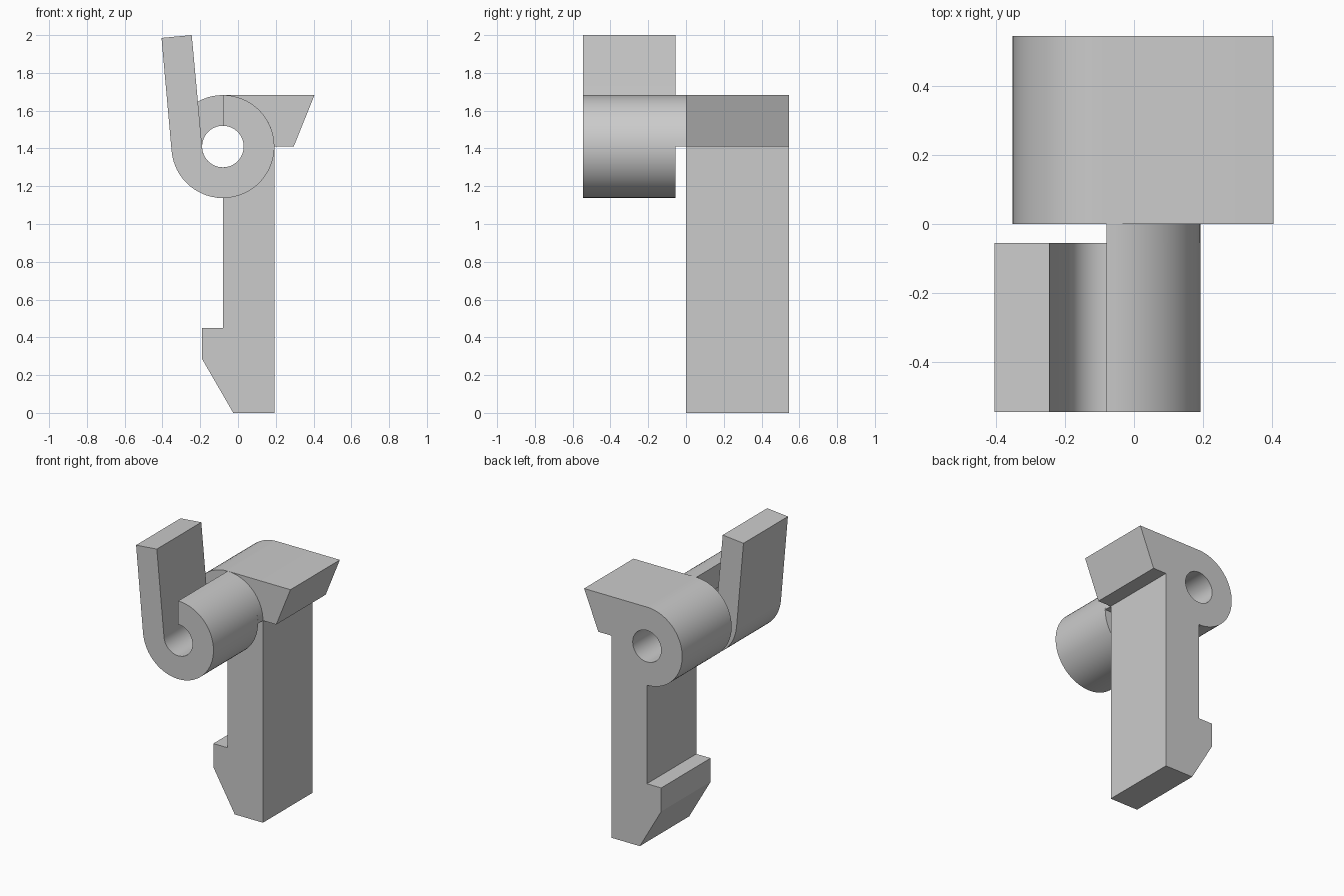
import bpy
import bmesh
from math import cos, sin, radians, tau

cube = bpy.data.objects.get("Cube")
if cube:
    bpy.data.objects.remove(cube)

grey = bpy.data.materials.new("plain grey")
grey.use_nodes = True
colour = (0.6, 0.6, 0.6, 1)
grey.diffuse_color = colour
grey.node_tree.nodes["Principled BSDF"].inputs["Base Color"].default_value = colour

# Shared hinge axis and sizes
CX, CZ = -0.08, 1.41
OUTER, BORE = 0.2725, 0.11
DEPTH, GAP = 0.545, 0.055
LEAN = 5.2


def arc(radius, start, end, steps=32):
    angles = [radians(start + (end - start) * i / steps) for i in range(steps + 1)]
    return [(CX + radius * cos(a), CZ + radius * sin(a)) for a in angles]


def extrude_profile(name, loops, y0, y1):
    """Fill an outer loop (and holes) in the xz plane, then extrude along y."""
    bm = bmesh.new()
    edges = []
    for loop in loops:
        verts = [bm.verts.new((x, y0, z)) for x, z in loop]
        edges += [bm.edges.new((a, b)) for a, b in zip(verts, verts[1:] + verts[:1])]
    bmesh.ops.triangle_fill(bm, edges=edges, use_beauty=True)
    result = bmesh.ops.extrude_face_region(bm, geom=bm.faces[:], use_keep_orig=True)
    moved = [v for v in result["geom"] if isinstance(v, bmesh.types.BMVert)]
    bmesh.ops.translate(bm, verts=moved, vec=(0, y1 - y0, 0))
    bmesh.ops.recalc_face_normals(bm, faces=bm.faces[:])
    mesh = bpy.data.meshes.new(name)
    bm.to_mesh(mesh)
    bm.free()
    mesh.materials.append(grey)
    obj = bpy.data.objects.new(name, mesh)
    bpy.context.collection.objects.link(obj)
    bpy.ops.object.select_all(action="DESELECT")
    obj.select_set(True)
    bpy.context.view_layer.objects.active = obj
    bpy.ops.object.shade_smooth_by_angle(angle=radians(30))
    return obj


# Rear latch: stem with foot catch, round barrel and wedge-shaped thumb ledge
right = CX + OUTER
body = [(right, 0), (right, CZ), (0.295, CZ), (0.405, CZ + OUTER)]
body += arc(OUTER, 90, 270)
body += [(CX, 0.45), (-0.19, 0.45), (-0.19, 0.285), (-0.025, 0)]
bore = arc(BORE, 0, 360, 48)[:-1]
extrude_profile("latch_body", [body, bore], 0, DEPTH)

# Front hook: open barrel running tangentially into the leaning lever
hook = arc(OUTER, 90, -180 + LEAN, 48)
hook += [(-0.405, 1.985), (-0.245, 2.0)]
hook += arc(BORE, -180 + LEAN, 90, 40)
extrude_profile("lever_hook", [hook], -DEPTH, -GAP)

# Quarter-ring neck joining the hook to the latch
neck = arc(OUTER, 0, 90, 16) + arc(BORE, 90, 0, 16)
extrude_profile("barrel_neck", [neck], -GAP, 0)
